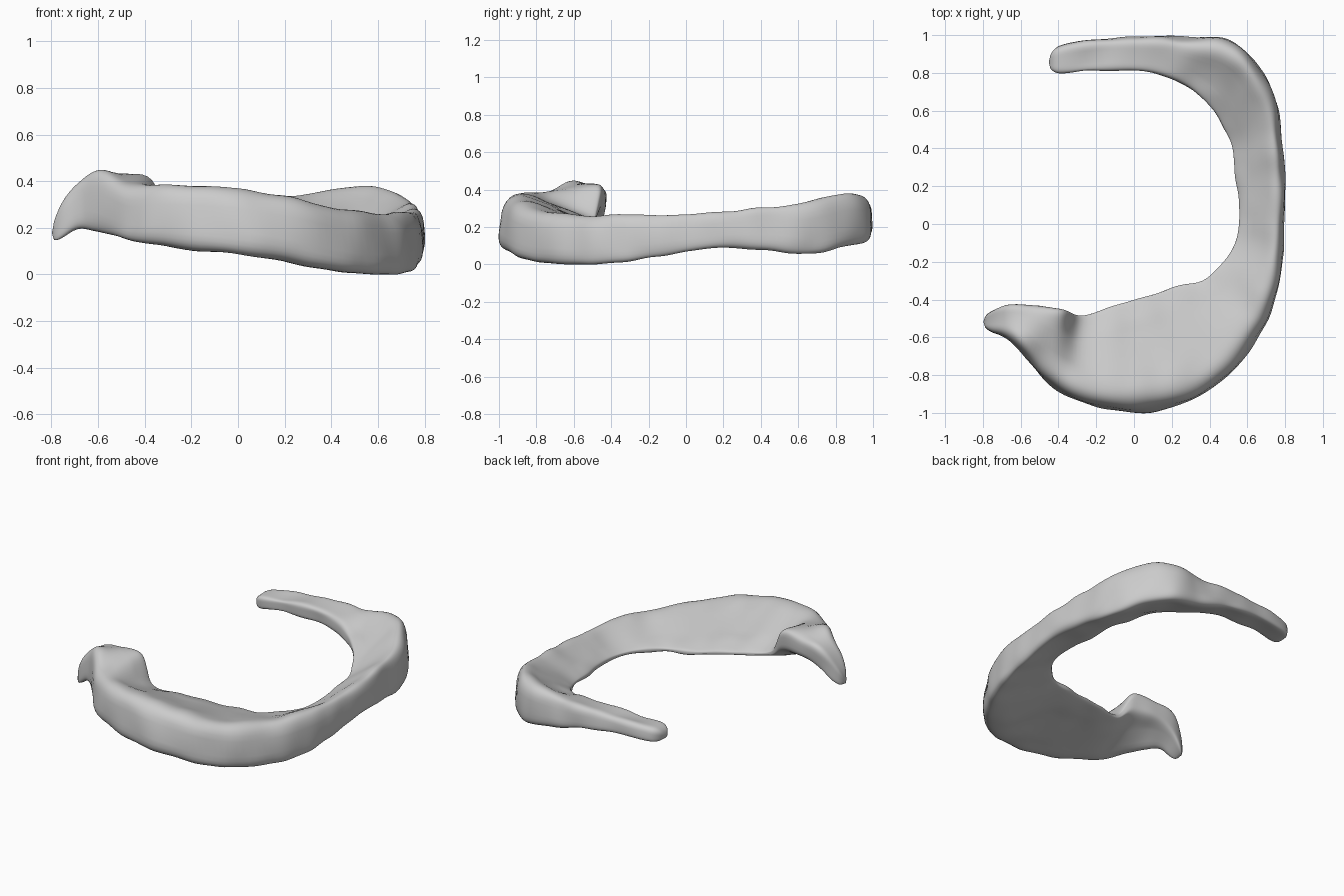
import bpy
import bmesh
import math
from mathutils import Vector, noise

cube = bpy.data.objects.get("Cube")
if cube:
    bpy.data.objects.remove(cube, do_unlink=True)

# Rims of the crescent in hundredths of a unit, from back horn to front horn:
# x, y, top height, bottom height
OUTER_RIM = [
    (-45, 92, 29, 20), (-35, 96, 32, 21), (-10, 99, 34, 21), (12, 100, 35, 17),
    (33, 99, 37, 12), (51, 98, 41, 8), (64, 87, 42, 6), (75, 67, 37, 2),
    (79, 42, 34, 6), (80, 15, 30, 7), (79, -15, 30, 1), (76, -37, 30, -2),
    (67, -59, 30, -4), (48, -83, 32, -3), (22, -97, 38, 2), (-5, -100, 42, 6),
    (-32, -93, 42, 9), (-48, -83, 40, 11), (-61, -66, 46, 16),
    (-70, -59, 39, 18), (-80, -57, 25, 10),
]
INNER_RIM = [
    (-45, 80, 29, 20), (-33, 80, 31, 22), (-8, 81, 33, 22), (15, 79, 32, 21),
    (30, 72, 28, 19), (42, 60, 24, 17), (48, 50, 20, 15), (52, 38, 18, 14),
    (54, 25, 17, 13), (56, 12, 17, 13), (55, -4, 17, 13), (49, -18, 17, 13),
    (38, -29, 17, 13), (20, -34, 18, 14), (5, -39, 20, 16), (-10, -43, 22, 18),
    (-28, -48, 26, 20), (-38, -45, 44, 26), (-54, -43, 42, 28),
    (-67, -43, 39, 23), (-80, -47, 25, 11),
]
STEPS = 8
SIDES = 48


def spline(rows, t):
    """Point on a smooth curve through all rows."""
    last = len(rows) - 1
    i = min(int(t), last - 1)
    f = t - i
    p = [Vector(rows[max(0, min(last, i + k))]) / 100 for k in (-1, 0, 1, 2)]
    a = p[1] * 2
    b = p[2] - p[0]
    c = p[0] * 2 - p[1] * 5 + p[2] * 4 - p[3]
    d = p[1] * 3 - p[0] - p[2] * 3 + p[3]
    return (a + b * f + c * f * f + d * f ** 3) / 2


def rounded(value):
    """Superellipse coordinate from a sine or cosine."""
    return math.copysign(abs(value) ** 0.48, value)


def section(t):
    """Rounded wedge between the outer and inner rim."""
    outer, inner = spline(OUTER_RIM, t), spline(INNER_RIM, t)
    points = []
    for k in range(SIDES):
        angle = math.tau * (k + 0.5) / SIDES
        u = (rounded(math.cos(angle)) + 1) / 2
        v = (rounded(math.sin(angle)) + 1) / 2
        rim = inner.lerp(outer, u)
        # the outer wall leans inward towards its crest
        place = inner.lerp(outer, u * (1 - 0.12 * v ** 3))
        # dished upper face and slightly hollow underside
        dish = u * (1 - u) * (outer.z - outer.w)
        z = rim.w + (rim.z - rim.w) * v - dish * (0.3 * v - 0.12)
        points.append(Vector((place.x, place.y, z)))
    # round off both horn tips
    end = min(t, len(OUTER_RIM) - 1 - t) / 0.7
    if end < 1:
        centre = sum(points, Vector()) / SIDES
        size = max(0.08, math.sqrt(1 - (1 - end) ** 2))
        points = [centre.lerp(p, size) for p in points]
    return points


# Lofted crescent body
bm = bmesh.new()
count = (len(OUTER_RIM) - 1) * STEPS
rings = [[bm.verts.new(p) for p in section(i / STEPS)] for i in range(count + 1)]
for r, s in zip(rings, rings[1:]):
    for k in range(SIDES):
        n = (k + 1) % SIDES
        bm.faces.new((r[k], r[n], s[n], s[k]))
bm.faces.new(rings[0])
bm.faces.new(rings[-1])
bmesh.ops.recalc_face_normals(bm, faces=bm.faces)

# Gentle organic lumps, flattened where the body rests on the ground
bm.normal_update()
moves = [(v, v.normal * noise.noise(v.co * 6) * 0.014) for v in bm.verts]
for v, move in moves:
    v.co += move
    v.co.z = max(v.co.z, 0)

mesh = bpy.data.meshes.new("crescent_pad")
bm.to_mesh(mesh)
bm.free()
pad = bpy.data.objects.new("crescent_pad", mesh)
bpy.context.collection.objects.link(pad)

# Single plain grey
grey = bpy.data.materials.new("light_grey")
grey.use_nodes = True
colour = (0.6, 0.6, 0.6, 1)
grey.diffuse_color = colour
grey.node_tree.nodes["Principled BSDF"].inputs["Base Color"].default_value = colour
mesh.materials.append(grey)

bpy.context.view_layer.objects.active = pad
pad.select_set(True)
bpy.ops.object.shade_smooth_by_angle(angle=math.radians(60))
